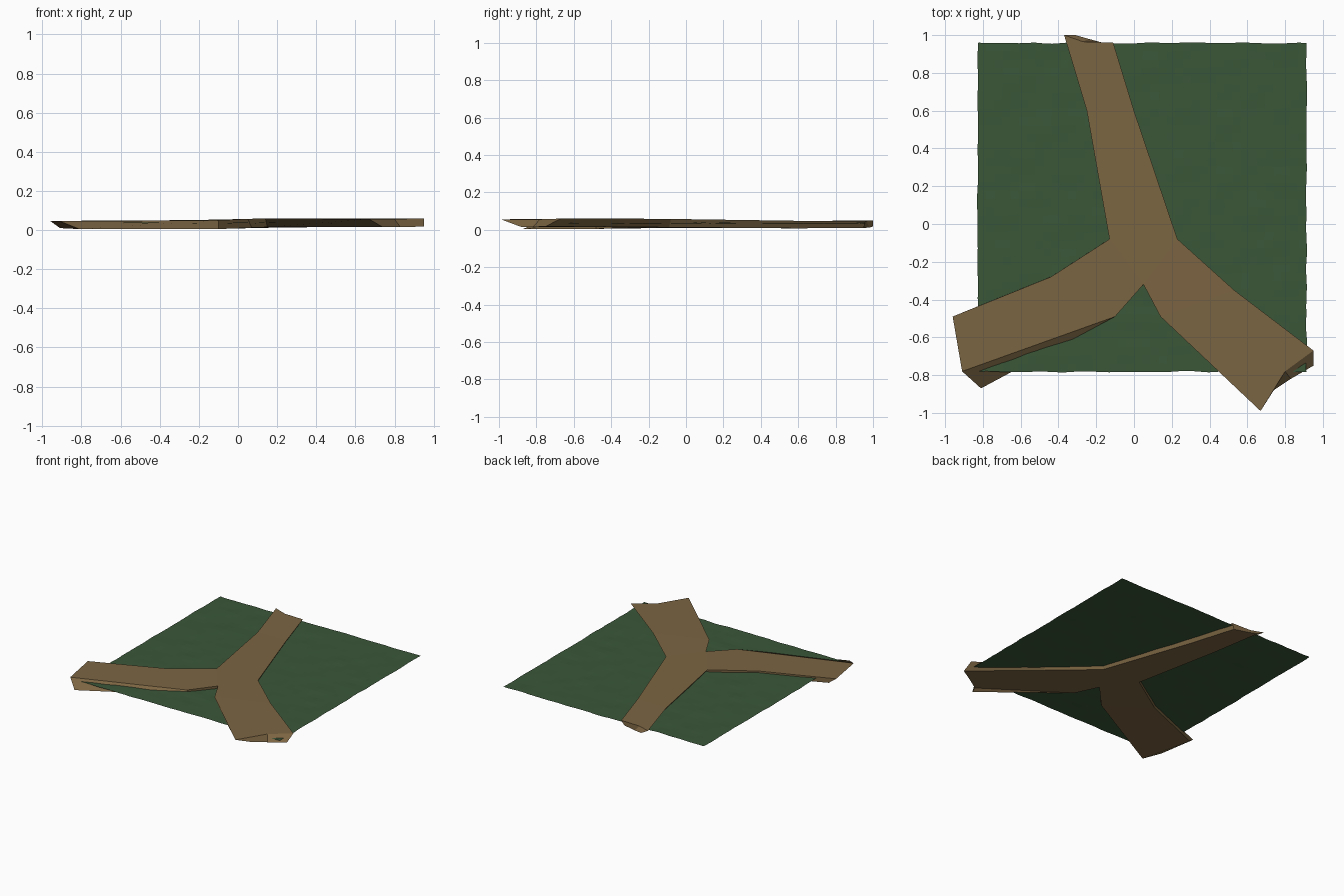
import bpy, bmesh, random
from mathutils import Vector, noise

random.seed(4)


def material(name, color):
    m = bpy.data.materials.new(name)
    m.diffuse_color = (*color, 1)
    return m


def finish(bm, name, mat, recalc=True):
    if recalc:
        bmesh.ops.recalc_face_normals(bm, faces=bm.faces)
    me = bpy.data.meshes.new(name)
    bm.to_mesh(me)
    bm.free()
    me.materials.append(mat)
    ob = bpy.data.objects.new(name, me)
    bpy.context.collection.objects.link(ob)
    return ob


# Grass: gently bumpy square sheet with ragged borders
bm = bmesh.new()
bmesh.ops.create_grid(bm, x_segments=40, y_segments=40, size=0.87)
for v in bm.verts:
    v.co += Vector((0.043, 0.088, 0.036))
    p = v.co * 9
    v.co.z += 0.003 * noise.noise(p)
    v.co.x += 0.006 * noise.noise(p + Vector((7, 0, 3)))
    v.co.y += 0.006 * noise.noise(p + Vector((0, 9, 5)))
finish(bm, "grass_field", material("grass", (0.043, 0.095, 0.04)), recalc=False)

# Road: three-way junction, outline listed as top x, y, z then bottom x, y, z
outline = [
    (-0.37, 1.00, 0.050, -0.31, 1.00, 0.018),    # back arm, left side
    (-0.25, 0.60, 0.047, -0.23, 0.60, 0.008),
    (-0.13, -0.08, 0.053, -0.10, -0.06, 0.010),  # back/left corner
    (-0.44, -0.28, 0.049, -0.42, -0.27, 0.008),
    (-0.96, -0.49, 0.047, -0.91, -0.47, 0.010),  # left arm end
    (-0.91, -0.78, 0.045, -0.81, -0.87, 0.005),
    (-0.10, -0.49, 0.050, -0.10, -0.48, 0.005),
    (0.05, -0.32, 0.057, 0.07, -0.30, 0.012),    # left/right corner
    (0.14, -0.49, 0.060, 0.15, -0.48, 0.015),
    (0.67, -0.99, 0.056, 0.74, -0.88, 0.015),    # right arm end
    (0.80, -0.78, 0.056, 0.83, -0.82, 0.015),
    (0.95, -0.67, 0.060, 0.95, -0.75, 0.018),
    (0.53, -0.35, 0.060, 0.52, -0.37, 0.016),
    (0.23, -0.08, 0.058, 0.21, -0.09, 0.013),    # right/back corner
    (0.00, 0.60, 0.048, -0.02, 0.60, 0.008),
    (-0.11, 0.96, 0.048, -0.13, 0.95, 0.010),    # back arm end
    (-0.27, 0.965, 0.048, -0.24, 0.98, 0.012),
]
panels = [(0, 1, 14, 15, 16), (1, 2, 13, 14), (3, 4, 5, 6), (2, 3, 6, 7),
          (8, 9, 10, 11, 12), (7, 8, 12, 13), (2, 7, 13)]
bm = bmesh.new()
top = [bm.verts.new(p[:3]) for p in outline]
bottom = [bm.verts.new(p[3:]) for p in outline]
for panel in panels:
    bm.faces.new([top[i] for i in panel])
    bm.faces.new([bottom[i] for i in reversed(panel)])
for i in range(len(outline)):
    j = (i + 1) % len(outline)
    bm.faces.new((top[j], top[i], bottom[i], bottom[j]))
finish(bm, "dirt_road", material("dirt", (0.2, 0.13, 0.055)))
